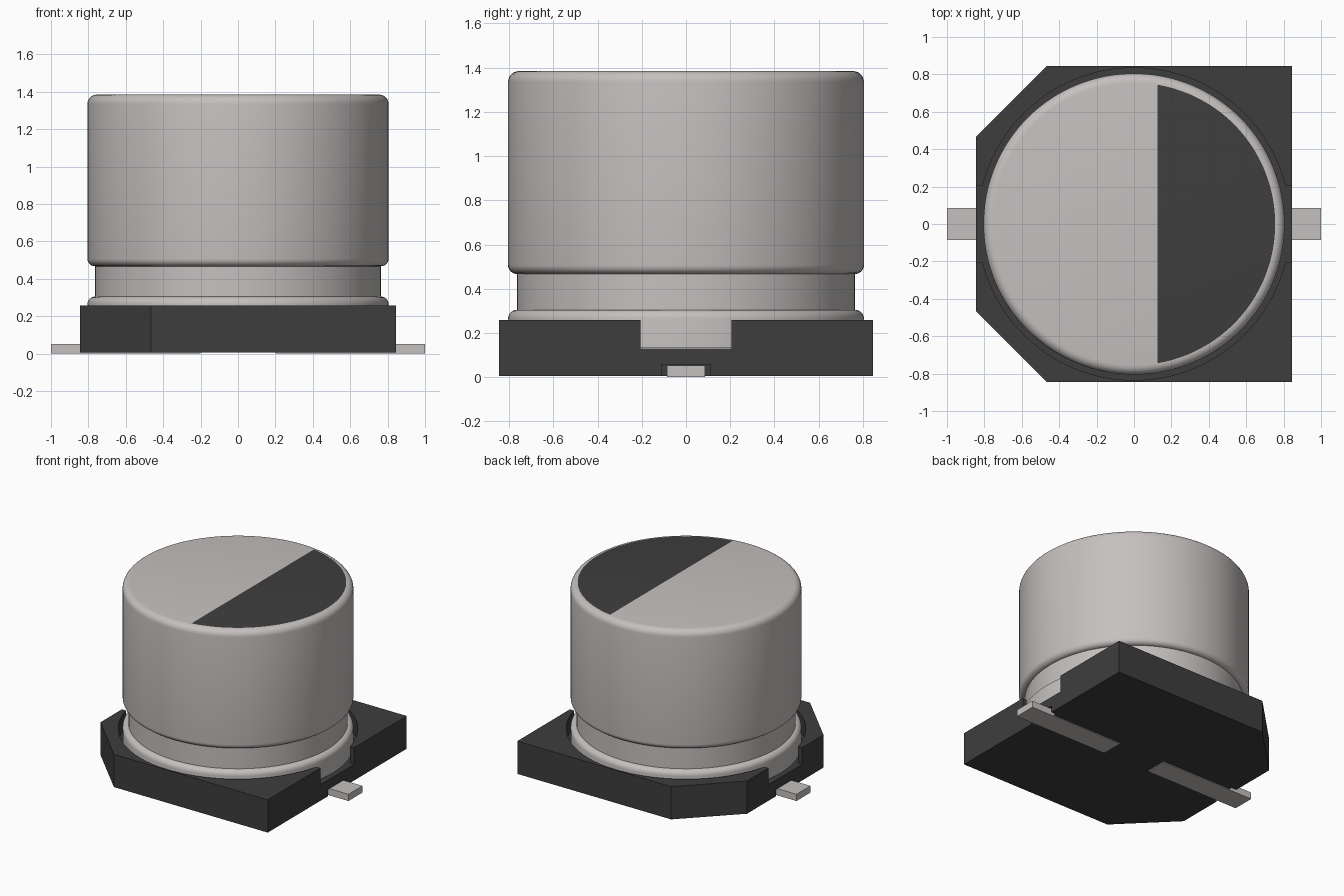
import bpy, bmesh
from math import cos, sin, pi, radians

cube = bpy.data.objects.get("Cube")
if cube:
    bpy.data.objects.remove(cube, do_unlink=True)


def material(name, rgb):
    m = bpy.data.materials.new(name)
    m.use_nodes = True
    m.diffuse_color = (*rgb, 1)
    m.node_tree.nodes["Principled BSDF"].inputs["Base Color"].default_value = (*rgb, 1)
    return m


metal = material("light grey metal", (0.56, 0.53, 0.52))
black = material("black plastic", (0.048, 0.048, 0.048))


def add_object(name, bm, *mats):
    bmesh.ops.recalc_face_normals(bm, faces=bm.faces)
    mesh = bpy.data.meshes.new(name)
    bm.to_mesh(mesh)
    bm.free()
    for m in mats:
        mesh.materials.append(m)
    ob = bpy.data.objects.new(name, mesh)
    bpy.context.collection.objects.link(ob)
    return ob


def prism(name, outline, z0, z1, mat):
    bm = bmesh.new()
    face = bm.faces.new([bm.verts.new((x, y, z0)) for x, y in outline])
    top = bmesh.ops.extrude_face_region(bm, geom=[face])["geom"]
    bmesh.ops.translate(bm, vec=(0, 0, z1 - z0),
                        verts=[v for v in top if isinstance(v, bmesh.types.BMVert)])
    return add_object(name, bm, mat)


def box(name, x0, x1, half_y, z0, z1, mat):
    return prism(name, [(x0, -half_y), (x1, -half_y), (x1, half_y), (x0, half_y)], z0, z1, mat)


def cut(target, cutter):
    mod = target.modifiers.new("cut", "BOOLEAN")
    mod.operation, mod.solver, mod.object = "DIFFERENCE", "EXACT", cutter
    bpy.context.view_layer.objects.active = target
    bpy.ops.object.modifier_apply(modifier=mod.name)
    bpy.data.objects.remove(cutter, do_unlink=True)


def fillet(cx, cz, r, a0, a1, steps=6):
    angles = [radians(a0 + (a1 - a0) * i / steps) for i in range(steps + 1)]
    return [(cx + r * cos(a), cz + r * sin(a)) for a in angles]


# Plastic base with two chamfered corners
W, C, SEAT = 0.845, 0.465, 0.13
base = prism("base", [(W, -W), (W, W), (-C, W), (-W, C), (-W, -C), (-C, -W)], 0.006, 0.258, black)

# Round seat, side notches and lead slots in the base
SEGS = 128
circle = [(0.835 * cos(2 * pi * i / SEGS), 0.835 * sin(2 * pi * i / SEGS)) for i in range(SEGS)]
cut(base, prism("seat_cutter", circle, SEAT, 0.5, black))
for s in (-1, 1):
    lo, hi = sorted((s * 0.7, s * 0.95))
    cut(base, box("notch_cutter", lo, hi, 0.205, SEAT, 0.5, black))
    lo, hi = sorted((s * 0.8, s * 0.95))
    cut(base, box("slot_cutter", lo, hi, 0.11, -0.1, 0.058, black))

# Metal can: turned profile with a crimped neck
R, NECK, TOP = 0.805, 0.77, 1.385
profile = [(R, SEAT + 0.001)]
profile += fillet(R - 0.04, 0.265, 0.04, 0, 90)
profile += [(NECK - 0.005, 0.305), (NECK - 0.005, 0.467)]
profile += fillet(R - 0.04, 0.507, 0.04, -90, 0)[1:]
profile += fillet(R - 0.05, TOP - 0.05, 0.05, 0, 90)
bm = bmesh.new()
verts = [bm.verts.new((r, 0, z)) for r, z in profile]
edges = [bm.edges.new(pair) for pair in zip(verts, verts[1:])]
bmesh.ops.spin(bm, geom=verts + edges, cent=(0, 0, 0), axis=(0, 0, 1),
               angle=2 * pi, steps=SEGS, use_merge=False)
bmesh.ops.remove_doubles(bm, verts=bm.verts, dist=0.0005)
bmesh.ops.holes_fill(bm, edges=[e for e in bm.edges if e.is_boundary], sides=0)
for f in bm.faces:
    f.smooth = len(f.verts) <= 4

# Polarity mark: the +x part of the flat top
lid = max(bm.faces, key=lambda f: f.calc_center_median().z)
bmesh.ops.bisect_plane(bm, geom=[lid] + list(lid.edges) + list(lid.verts),
                       plane_co=(0.125, 0, 0), plane_no=(1, 0, 0))
bm.normal_update()
for f in bm.faces:
    centre = f.calc_center_bounds()
    if centre.z > TOP - 0.0005 and centre.x > 0.125:
        f.material_index = 1
can = add_object("can", bm, metal, black)
bpy.ops.object.select_all(action="DESELECT")
can.select_set(True)
bpy.context.view_layer.objects.active = can
bpy.ops.object.shade_smooth_by_angle(angle=radians(35))

# Flat solder leads under both sides
for s, name in ((1, "left_lead"), (-1, "right_lead")):
    lo, hi = sorted((s * 0.2, s * 1.0))
    box(name, lo, hi, 0.085, 0, 0.052, metal)
